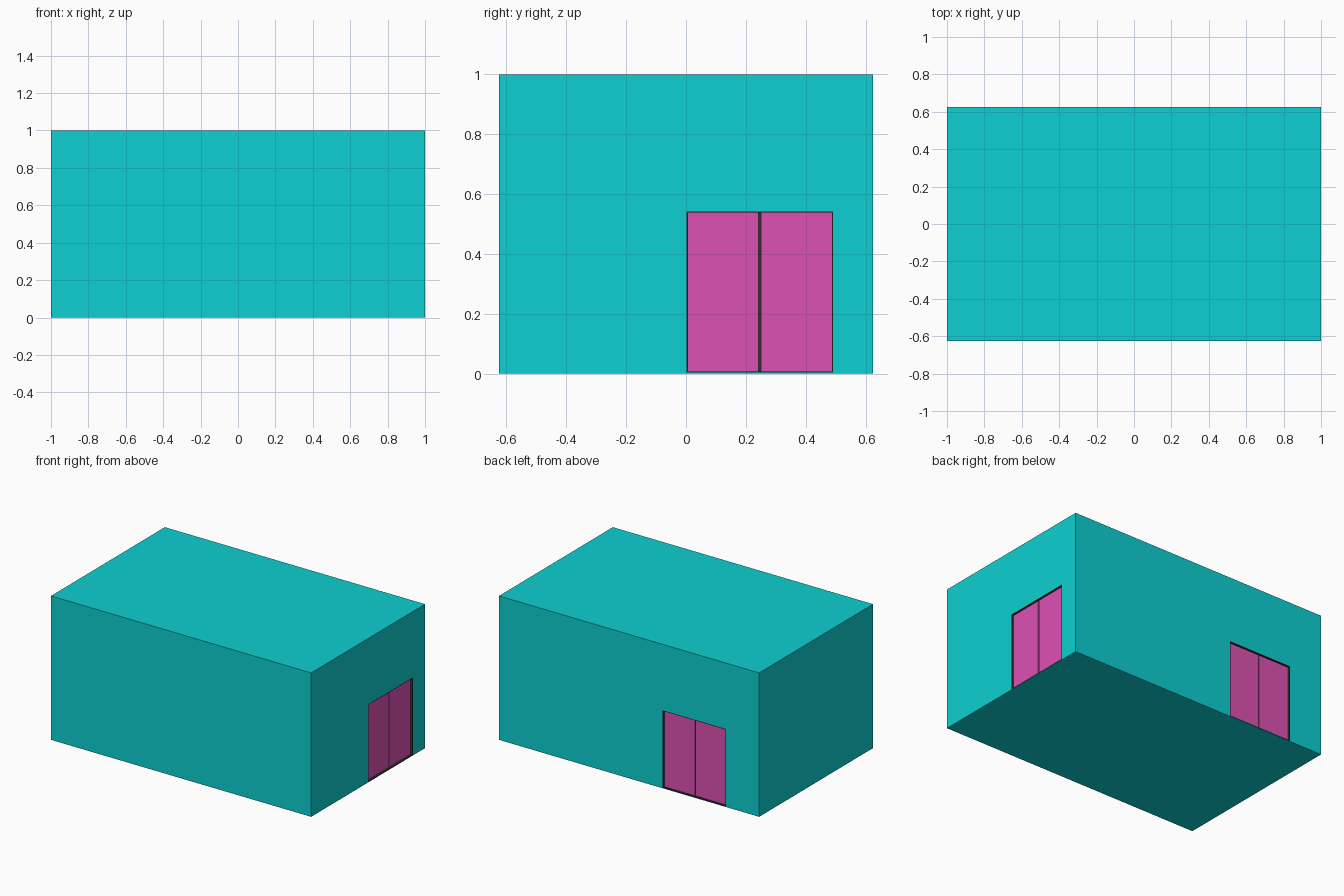
import bpy

if "Cube" in bpy.data.objects:
    bpy.data.objects.remove(bpy.data.objects["Cube"])


def material(name, rgb):
    m = bpy.data.materials.new(name)
    m.diffuse_color = (*rgb, 1)
    m.use_nodes = True
    m.node_tree.nodes["Principled BSDF"].inputs["Base Color"].default_value = m.diffuse_color
    return m


TEAL = material("teal", (0.004, 0.63, 0.645))
PINK = material("pink", (0.72, 0.084, 0.456))
DARK = material("dark", (0.03, 0.03, 0.03))


def box(name, lo, hi, mat):
    bpy.ops.mesh.primitive_cube_add(size=1, location=[(a + b) / 2 for a, b in zip(lo, hi)])
    ob = bpy.context.object
    ob.name = name
    ob.scale = [abs(b - a) for a, b in zip(lo, hi)]
    bpy.ops.object.transform_apply(location=False, rotation=False, scale=True)
    ob.data.materials.append(mat)
    return ob


# Main building block
building = box("building", (-1, -0.625, 0), (1, 0.625, 1), TEAL)

W, H, SILL = 0.49, 0.542, 0.003   # door opening
RIM, GAP = 0.004, 0.008           # frame bar width, gap between leaves
POCKET, FACE = 0.03, 0.014        # recess depth, leaf face depth


def double_door(prefix, place):
    """Recessed double door; place maps (along wall, outward, up) to world."""
    def part(name, u0, u1, v0, v1, z0, z1, mat):
        return box(prefix + name, place(u0, v0, z0), place(u1, v1, z1), mat)

    # Recess in the wall
    cutter = part("_cutter", 0, W, -POCKET, 0.05, SILL, H, TEAL)
    cutter.hide_render = True
    cutter.hide_set(True)
    cut = building.modifiers.new(prefix + "_recess", 'BOOLEAN')
    cut.operation = 'DIFFERENCE'
    cut.solver = 'EXACT'
    cut.object = cutter

    # Dark backing and frame bars
    part("_backing", 0, W, -POCKET, -0.02, SILL, H, DARK)
    for side, u in (("left", 0), ("right", W - RIM)):
        part("_jamb_" + side, u, u + RIM, -POCKET, 0, SILL, H, DARK)
    part("_sill", 0, W, -POCKET, 0, SILL, SILL + RIM, DARK)
    part("_lintel", 0, W, -POCKET, 0, H - RIM, H, DARK)

    # Two flat leaves
    leaf = (W - 2 * RIM - GAP) / 2
    for side, u in (("left", RIM), ("right", W - RIM - leaf)):
        part("_leaf_" + side, u, u + leaf, -0.022, -FACE, SILL + RIM, H - RIM, PINK)


double_door("right_door", lambda u, v, z: (1 + v, 0.002 + u, z))
double_door("back_door", lambda u, v, z: (-0.747 + u, 0.625 + v, z))
